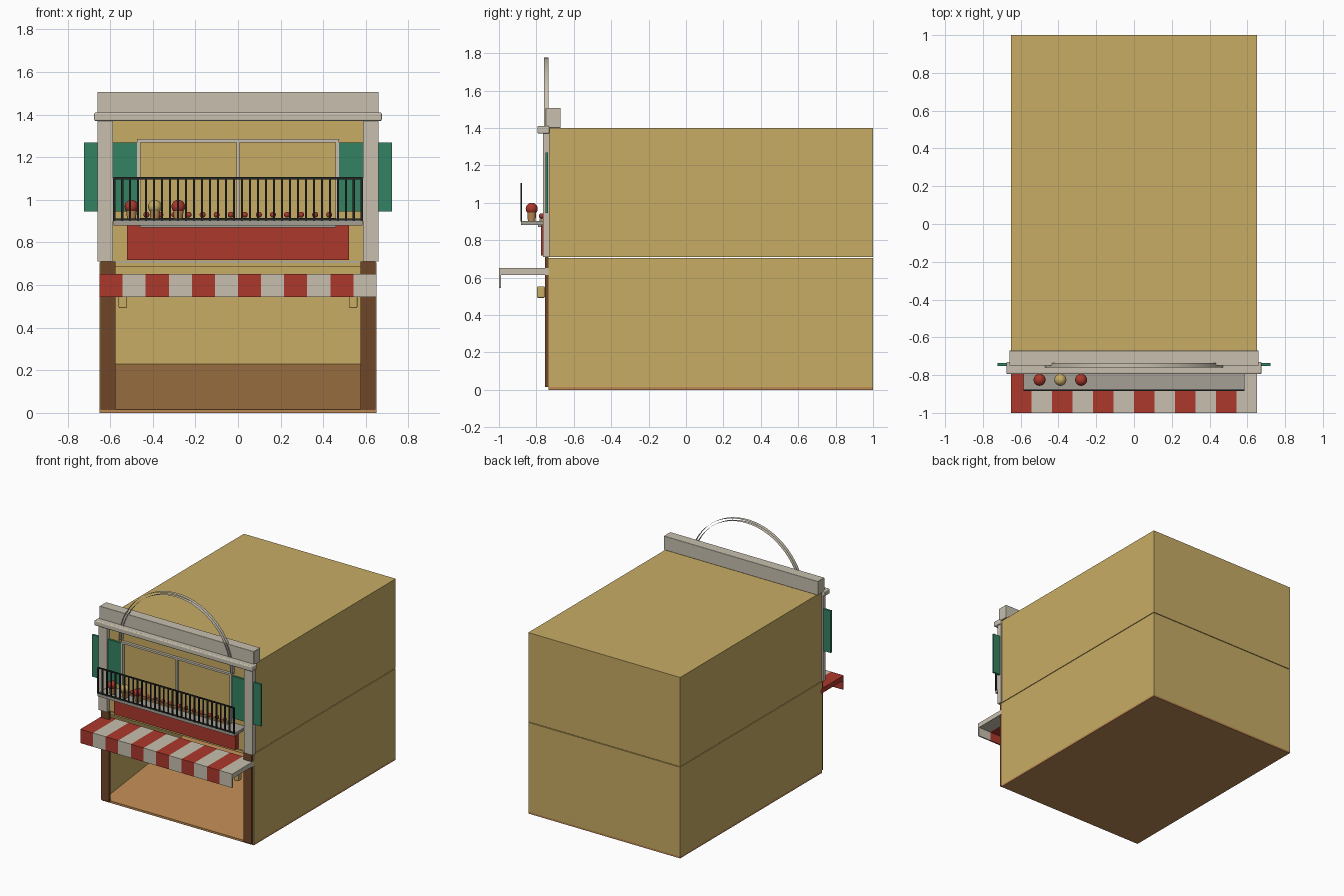
import bpy, bmesh, math

cube = bpy.data.objects.get("Cube")
if cube:
    bpy.data.objects.remove(cube)


def material(name, rgb):
    linear = [((c / 255 + 0.055) / 1.055) ** 2.4 for c in rgb] + [1]
    m = bpy.data.materials.new(name)
    m.use_nodes = True
    m.diffuse_color = linear
    m.node_tree.nodes["Principled BSDF"].inputs["Base Color"].default_value = linear
    return m


TAN = material("tan_wall", (200, 172, 101))
STONE = material("pale_stone", (200, 192, 175))
RED = material("red", (172, 56, 44))
GREEN = material("shutter_green", (52, 130, 98))
BROWN = material("dark_wood", (112, 70, 40))
ORANGE = material("orange_wood", (188, 136, 82))
GREY = material("grey_stone", (165, 160, 149))
BLACK = material("black_iron", (34, 38, 36))


def finish(name, bm, mat, smooth=False):
    me = bpy.data.meshes.new(name)
    bm.to_mesh(me)
    bm.free()
    me.materials.append(mat)
    if smooth:
        for p in me.polygons:
            p.use_smooth = True
    ob = bpy.data.objects.new(name, me)
    bpy.context.collection.objects.link(ob)
    return ob


def box(name, x, y, z, mat, bevel=0):
    """Box given by its (low, high) range on each axis."""
    bm = bmesh.new()
    bmesh.ops.create_cube(bm, size=1)
    for v in bm.verts:
        for i, (lo, hi) in enumerate((x, y, z)):
            v.co[i] = hi if v.co[i] > 0 else lo
    ob = finish(name, bm, mat)
    if bevel:
        mod = ob.modifiers.new("Bevel", "BEVEL")
        mod.width = bevel
        mod.segments = 3
    return ob


def pair(name, x, y, z, mat, bevel=0):
    """Matching boxes on both sides; x is the range on the left side."""
    box("left_" + name, x, y, z, mat, bevel)
    box("right_" + name, (-x[1], -x[0]), y, z, mat, bevel)


def ball(name, at, r, mat):
    bm = bmesh.new()
    bmesh.ops.create_uvsphere(bm, u_segments=16, v_segments=10, radius=r)
    bmesh.ops.translate(bm, verts=bm.verts, vec=at)
    finish(name, bm, mat, True)


def pot(name, at, r, h, mat):
    bm = bmesh.new()
    bmesh.ops.create_cone(bm, cap_ends=True, segments=16, radius1=r * 0.85, radius2=r, depth=h)
    bmesh.ops.translate(bm, verts=bm.verts, vec=at)
    finish(name, bm, mat)


FRONT, BACK, W = -0.735, 1.0, 0.65

# Lower storey: open-fronted shell
box("floor_slab", (-W, W), (FRONT, BACK), (0, 0.015), ORANGE)
pair("lower_wall", (W - 0.02, W), (FRONT, BACK), (0.015, 0.705), TAN)
box("lower_back_wall", (-W + 0.02, W - 0.02), (BACK - 0.02, BACK), (0.015, 0.705), TAN)
box("lower_ceiling", (-W + 0.02, W - 0.02), (FRONT, BACK - 0.02), (0.685, 0.705), TAN)

# Shop floor rising toward the back
shop_floor = box("shop_floor", (-W + 0.02, W - 0.02), (FRONT, BACK - 0.02), (0.01, 0.016), ORANGE)
for v in shop_floor.data.vertices:
    if v.co.y > 0 and v.co.z > 0.013:
        v.co.z = 0.23

# Upper storey
box("upper_storey", (-W, W), (FRONT, BACK), (0.71, 1.4), TAN)

# Posts and cornice
pair("lower_post", (0.575, 0.645), (-0.755, FRONT), (0.015, 0.71), BROWN)
pair("upper_post", (0.587, 0.66), (-0.765, -0.73), (0.71, 1.375), STONE)
box("cornice", (-0.675, 0.675), (-0.795, -0.73), (1.37, 1.41), STONE, 0.008)
box("parapet", (-0.66, 0.66), (-0.75, -0.67), (1.4, 1.507), STONE, 0.003)

# Shutters
pair("shutter", (0.475, 0.722), (-0.752, -0.737), (0.945, 1.27), GREEN)

# Window frame with central bar
pair("window_side", (0.458, 0.473), (-0.755, FRONT), (0.9, 1.285), STONE)
box("window_head", (-0.473, 0.473), (-0.755, FRONT), (1.27, 1.285), STONE)
box("window_bar", (-0.007, 0.007), (-0.755, FRONT), (0.9, 1.27), STONE)

# Arch above the window: two thin concentric bands
for name, r in (("outer_arch", 0.487), ("inner_arch", 0.468)):
    bm = bmesh.new()
    rows = []
    for i in range(33):
        a = math.pi * i / 32
        rows.append([bm.verts.new((r * math.cos(a), y, 1.29 + r * math.sin(a)))
                     for y in (-0.76, -0.735)])
    for p, q in zip(rows, rows[1:]):
        bm.faces.new((p[0], p[1], q[1], q[0]))
    bmesh.ops.recalc_face_normals(bm, faces=bm.faces)
    finish(name, bm, STONE, True)

# Balcony with red apron
box("balcony_slab", (-0.585, 0.585), (-0.882, -0.73), (0.88, 0.902), GREY)
box("balcony_apron", (-0.52, 0.52), (-0.776, FRONT), (0.718, 0.88), RED)
box("slab_underside", (-0.46, 0.46), (-0.79, -0.776), (0.87, 0.88), GREY)

# Railing
for name, z in (("top_rail", 1.1), ("bottom_rail", 0.906)):
    box(name, (-0.585, 0.585), (-0.884, -0.876), (z - 0.004, z + 0.006), BLACK)
BARS = 32
for i in range(BARS):
    x = -0.581 + 1.162 * i / (BARS - 1)
    box("railing_bar", (x - 0.005, x + 0.005), (-0.884, -0.876), (0.9, 1.1), BLACK)

# Potted shrubs
for x, mat in ((-0.5, RED), (-0.39, TAN), (-0.28, RED)):
    pot("shrub_pot", (x, -0.825, 0.925), 0.024, 0.05, ORANGE)
    ball("shrub", (x, -0.825, 0.968), 0.032, mat)

# Row of small flowers below the window
box("flower_box", (-0.46, 0.46), (-0.782, -0.762), (0.902, 0.915), ORANGE)
for i in range(14):
    ball("flower", (-0.43 + 0.066 * i, -0.773, 0.93), 0.014, RED)

# Striped awning with front valance
STRIPES = 12
step = 2 * W / STRIPES
for i in range(STRIPES):
    x = (-W + i * step, -W + (i + 1) * step)
    mat = STONE if i % 2 else RED
    box("awning_stripe", x, (-1, -0.715), (0.615, 0.652), mat)
    box("valance_stripe", x, (-1, -0.99), (0.545, 0.615), mat)

# Lamps under the awning
pair("lamp", (0.52, 0.56), (-0.797, -0.755), (0.492, 0.553), TAN, 0.006)
